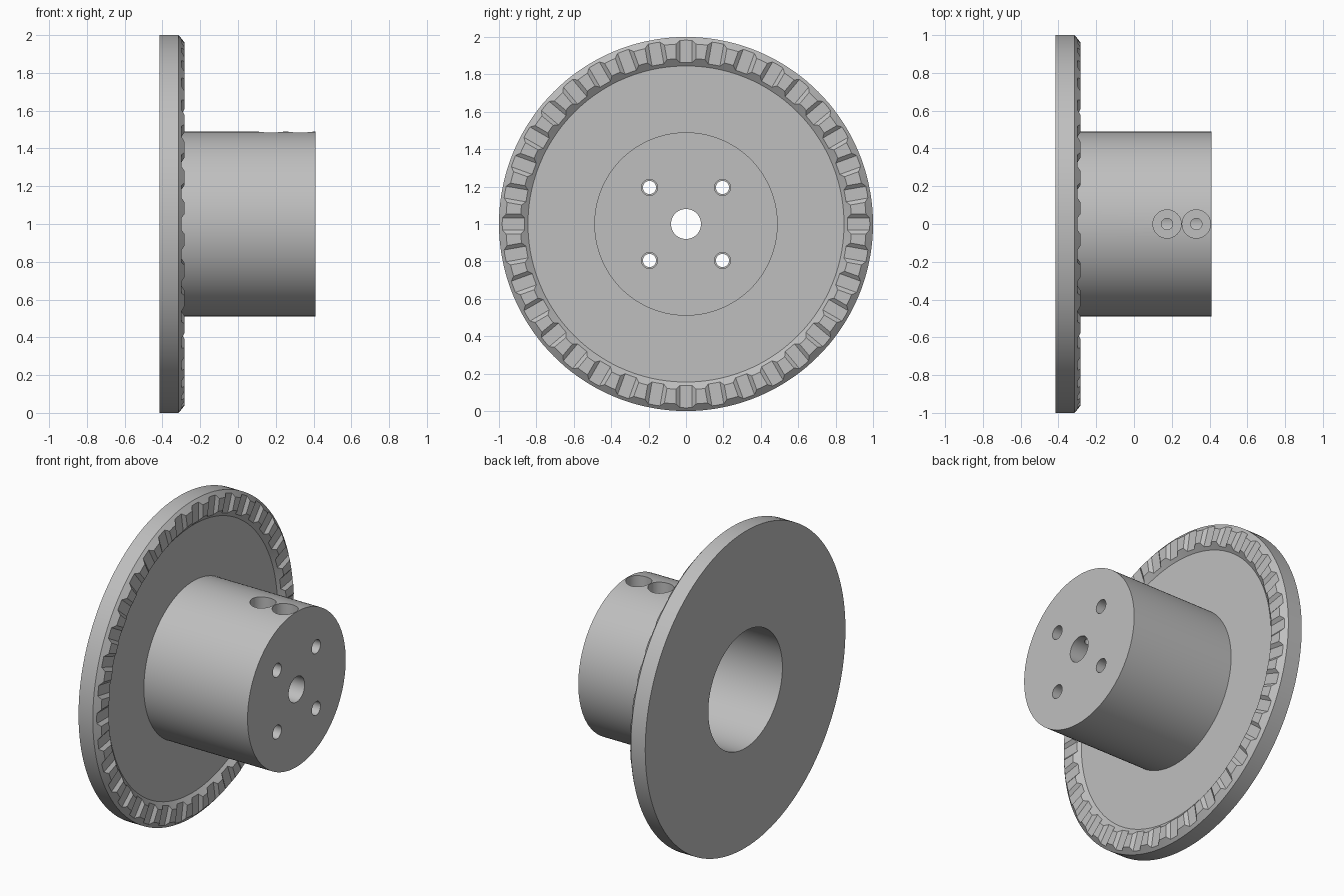
import bpy
import bmesh
import math
from mathutils import Matrix, Vector

if "Cube" in bpy.data.objects:
    bpy.data.objects.remove(bpy.data.objects["Cube"], do_unlink=True)

CENTRE = Matrix.Translation((0, 0, 1))
GROOVES = 36

grey = bpy.data.materials.new("plain grey")
grey.use_nodes = True
grey.diffuse_color = (0.52, 0.52, 0.52, 1)
grey.node_tree.nodes["Principled BSDF"].inputs["Base Color"].default_value = (0.52, 0.52, 0.52, 1)


def make_object(name, bm):
    bmesh.ops.recalc_face_normals(bm, faces=bm.faces)
    mesh = bpy.data.meshes.new(name)
    bm.to_mesh(mesh)
    bm.free()
    mesh.materials.append(grey)
    obj = bpy.data.objects.new(name, mesh)
    bpy.context.collection.objects.link(obj)
    return obj


def lathe(bm, profile, steps, matrix):
    """Turn a closed (along, radius) outline around the x axis and place it."""
    part = bmesh.new()
    verts = [part.verts.new((x, 0, r)) for x, r in profile]
    pairs = zip(verts, verts[1:] + verts[:1])
    edges = [part.edges.new(p) for p in pairs if p[0].co.z > 0 or p[1].co.z > 0]
    bmesh.ops.spin(part, geom=verts + edges, cent=(0, 0, 0), axis=(1, 0, 0),
                   angle=math.tau, steps=steps, use_duplicate=False)
    bmesh.ops.remove_doubles(part, verts=part.verts, dist=0.0001)
    bmesh.ops.transform(part, matrix=matrix, verts=part.verts)
    temp = bpy.data.meshes.new("temp")
    part.to_mesh(temp)
    part.free()
    bm.from_mesh(temp)
    bpy.data.meshes.remove(temp)


def stepped_pin(bm, start, step, end, wide, narrow, matrix):
    lathe(bm, [(start, 0), (start, wide), (step, wide), (step, narrow),
               (end, narrow), (end, 0)], 40, matrix)


def cut(target, cutter):
    cutter.hide_render = True
    mod = target.modifiers.new("cut", 'BOOLEAN')
    mod.operation = 'DIFFERENCE'
    mod.solver = 'EXACT'
    mod.object = cutter
    bpy.context.view_layer.objects.active = target
    bpy.ops.object.modifier_apply(modifier=mod.name)
    bpy.data.objects.remove(cutter, do_unlink=True)


# Disc with raised rim, hollow hub and shaft hole
bm = bmesh.new()
lathe(bm, [(0.41, 0.08), (0.41, 0.49), (-0.315, 0.49), (-0.315, 0.845),
           (-0.283, 0.885), (-0.283, 0.963), (-0.315, 1), (-0.415, 1),
           (-0.415, 0.37), (0.09, 0.37), (0.09, 0.08)], 144, CENTRE)
wheel = make_object("toothed_wheel_with_hub", bm)

# Tapered radial grooves that leave the face teeth
bm = bmesh.new()
outline = [(-0.3, -0.032), (-0.3, 0.032), (-0.275, 0.062), (-0.275, -0.062)]
for i in range(GROOVES):
    turn = CENTRE @ Matrix.Rotation(math.tau * i / GROOVES, 4, 'X')
    inner, outer = [[bm.verts.new(turn @ Vector((x, y, r))) for x, y in outline]
                    for r in (0.83, 1.02)]
    bm.faces.new(inner)
    bm.faces.new(outer)
    for k in range(4):
        n = (k + 1) % 4
        bm.faces.new((inner[k], inner[n], outer[n], outer[k]))
cut(wheel, make_object("groove_cutter", bm))

# Four bolt holes through the hub end
bm = bmesh.new()
for y in (-0.195, 0.195):
    for z in (-0.195, 0.195):
        stepped_pin(bm, 0.45, 0.2, 0.05, 0.043, 0.035,
                    CENTRE @ Matrix.Translation((0, y, z)))
cut(wheel, make_object("bolt_hole_cutter", bm))

# Two counterbored set-screw holes down to the shaft hole
bm = bmesh.new()
upright = Matrix.Rotation(-math.pi / 2, 4, 'Y')
for x in (0.175, 0.33):
    stepped_pin(bm, 0.55, 0.25, 0.0, 0.075, 0.03,
                CENTRE @ Matrix.Translation((x, 0, 0)) @ upright)
cut(wheel, make_object("set_screw_cutter", bm))

# Smooth turned surfaces, crisp machined edges
bpy.ops.object.select_all(action='DESELECT')
wheel.select_set(True)
bpy.context.view_layer.objects.active = wheel
bpy.ops.object.shade_smooth_by_angle(angle=math.radians(25))
